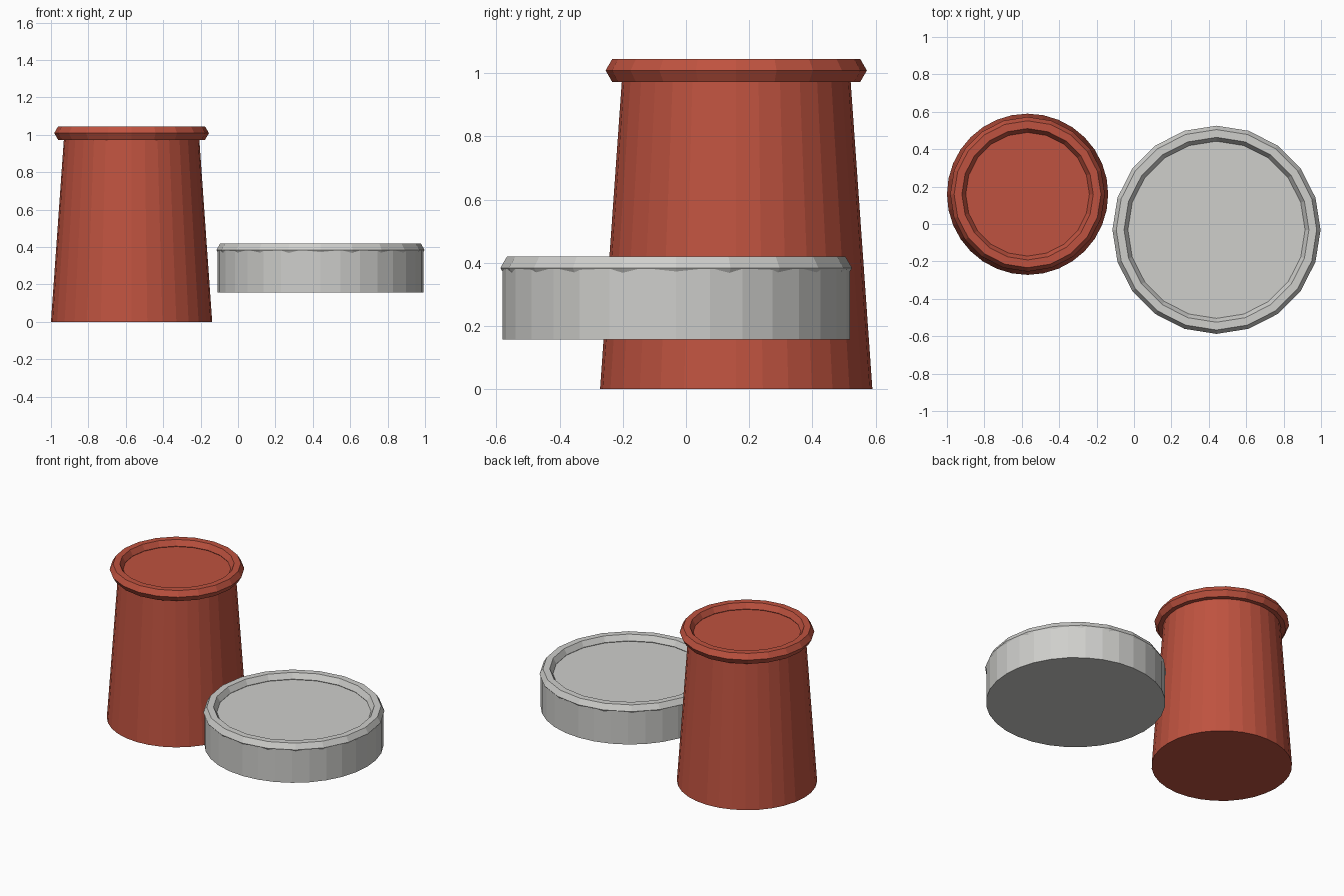
import bpy
import math

if "Cube" in bpy.data.objects:
    bpy.data.objects.remove(bpy.data.objects["Cube"], do_unlink=True)


def flat_colour(name, rgb):
    mat = bpy.data.materials.new(name)
    mat.use_nodes = True
    mat.diffuse_color = (*rgb, 1)
    mat.node_tree.nodes["Principled BSDF"].inputs["Base Color"].default_value = (*rgb, 1)
    return mat


def finish(name, mat):
    obj = bpy.context.object
    obj.name = obj.data.name = name
    obj.data.materials.append(mat)
    return obj


def rimmed_tub(name, mat, x, y, z_low, z_rim, r_low, r_high, r_rim):
    """Closed round body with a six-sided bead around its upper edge."""
    z_cap = z_rim - 0.004
    bpy.ops.mesh.primitive_cone_add(
        vertices=32, radius1=r_low, radius2=r_high, depth=z_cap - z_low,
        location=(x, y, (z_low + z_cap) / 2))
    finish(name + "_body", mat)
    bpy.ops.mesh.primitive_torus_add(
        major_segments=20, minor_segments=6, major_radius=r_rim,
        minor_radius=0.0415, location=(x, y, z_rim))
    finish(name + "_rim", mat)


red = flat_colour("brick red", (0.52, 0.085, 0.05))
grey = flat_colour("light grey", (0.62, 0.62, 0.60))

# Tall tapered pot
rimmed_tub("tall_pot", red, -0.569, 0.159, 0.0, 1.009, 0.431, 0.36, 0.372)
# Shallow raised dish
rimmed_tub("shallow_dish", grey, 0.441, -0.031, 0.158, 0.384, 0.55, 0.55, 0.515)
